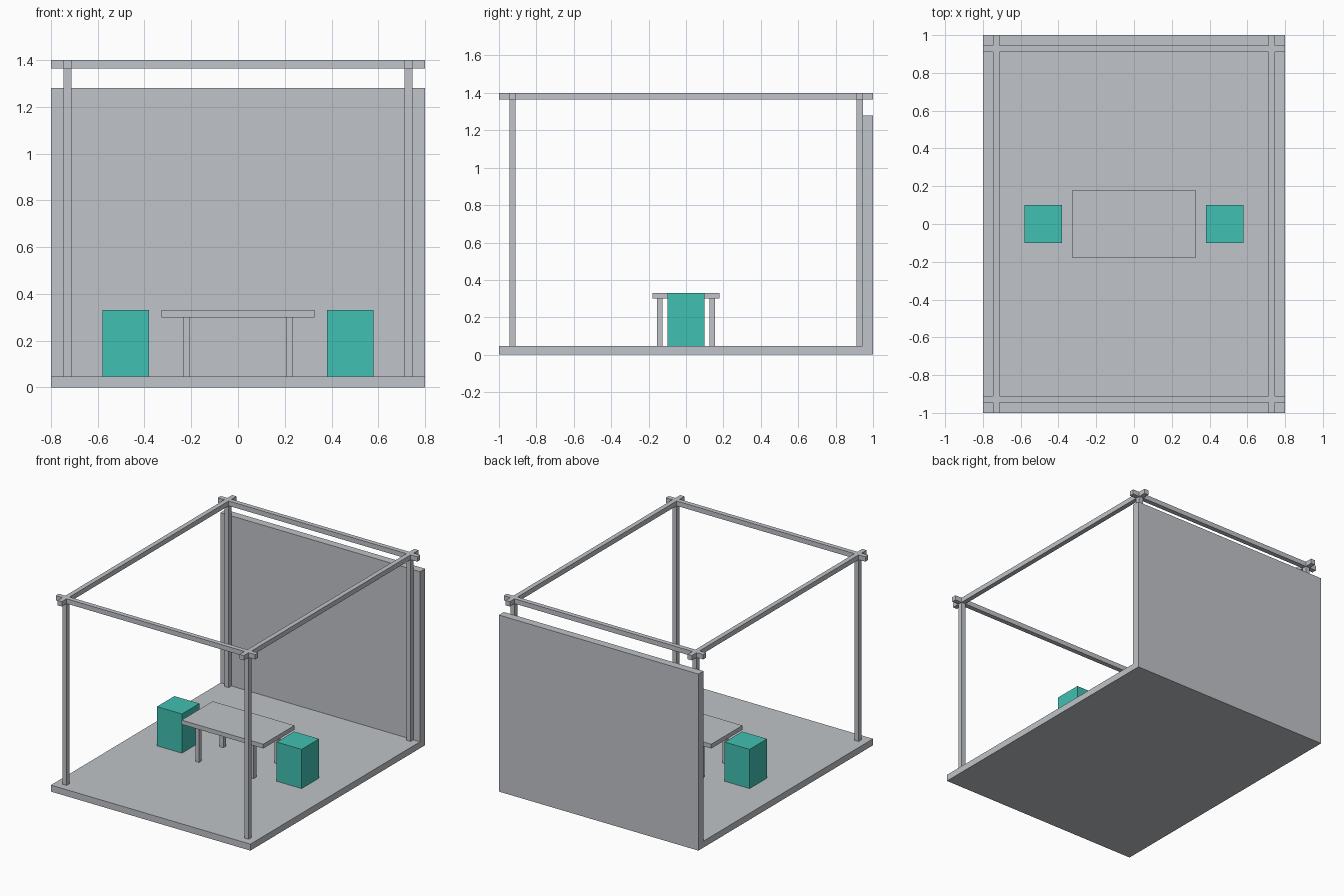
import bpy
import bmesh

cube = bpy.data.objects.get("Cube")
if cube:
    bpy.data.objects.remove(cube, do_unlink=True)


def make_material(name, rgb):
    mat = bpy.data.materials.new(name)
    mat.use_nodes = True
    mat.diffuse_color = (*rgb, 1)
    mat.node_tree.nodes["Principled BSDF"].inputs["Base Color"].default_value = (*rgb, 1)
    return mat


grey = make_material("light_grey", (0.53, 0.55, 0.58))
teal = make_material("teal", (0.053, 0.53, 0.445))


def finish(name, bm, mat):
    bmesh.ops.recalc_face_normals(bm, faces=bm.faces)
    mesh = bpy.data.meshes.new(name)
    bm.to_mesh(mesh)
    bm.free()
    mesh.materials.append(mat)
    obj = bpy.data.objects.new(name, mesh)
    bpy.context.collection.objects.link(obj)
    return obj


def box(name, centre, size, bottom, top, mat):
    """Box given by its plan centre, plan size and height range."""
    bm = bmesh.new()
    bmesh.ops.create_cube(bm, size=1)
    bmesh.ops.scale(bm, vec=(size[0], size[1], top - bottom), verts=bm.verts)
    bmesh.ops.translate(bm, vec=(centre[0], centre[1], (top + bottom) / 2), verts=bm.verts)
    return finish(name, bm, mat)


def extrude(bm, faces, vec):
    """Thicken flat faces into a closed solid."""
    result = bmesh.ops.extrude_face_region(bm, geom=faces, use_keep_orig=True)
    verts = [g for g in result["geom"] if isinstance(g, bmesh.types.BMVert)]
    bmesh.ops.translate(bm, vec=vec, verts=verts)


FLOOR, BEAM_BOTTOM, TOP = 0.047, 1.365, 1.4
WALL_TOP, WALL_FRONT = 1.28, 0.943
POST_X, POST_Y, HALF = 0.73, 0.928, 0.017

# Floor and back wall as one L-shaped profile
profile = [(-1, 0), (1, 0), (1, WALL_TOP), (WALL_FRONT, WALL_TOP),
           (WALL_FRONT, FLOOR), (-1, FLOOR)]
bm = bmesh.new()
face = bm.faces.new([bm.verts.new((-0.8, y, z)) for y, z in profile])
extrude(bm, [face], (1.6, 0, 0))
finish("floor_and_back_wall", bm, grey)

# Crossing roof beams: a grid keeping only the beam strips
xs = [-0.8, -POST_X - HALF, -POST_X + HALF, POST_X - HALF, POST_X + HALF, 0.8]
ys = [-1, -POST_Y - HALF, -POST_Y + HALF, POST_Y - HALF, POST_Y + HALF, 1]
bm = bmesh.new()
grid = [[bm.verts.new((x, y, BEAM_BOTTOM)) for y in ys] for x in xs]
strips = [bm.faces.new((grid[i][j], grid[i + 1][j], grid[i + 1][j + 1], grid[i][j + 1]))
          for i in range(5) for j in range(5) if i in (1, 3) or j in (1, 3)]
extrude(bm, strips, (0, 0, TOP - BEAM_BOTTOM))
bmesh.ops.delete(bm, geom=[v for v in bm.verts if not v.link_faces], context="VERTS")
finish("roof_beams", bm, grey)

# Table top
box("table_top", (0, 0), (0.655, 0.357), 0.3, 0.331, grey)

# Posts and table legs at the four corners, stools on both sides
for sx, side in ((-1, "right"), (1, "left")):
    for sy, end in ((-1, "front"), (1, "back")):
        box(f"{end}_{side}_post", (sx * POST_X, sy * POST_Y), (2 * HALF, 2 * HALF),
            FLOOR, BEAM_BOTTOM, grey)
        box(f"{end}_{side}_table_leg", (sx * 0.22, sy * 0.14), (0.029, 0.029),
            FLOOR, 0.3, grey)
    box(f"{side}_stool", (sx * 0.48, 0), (0.2, 0.2), FLOOR, 0.331, teal)
